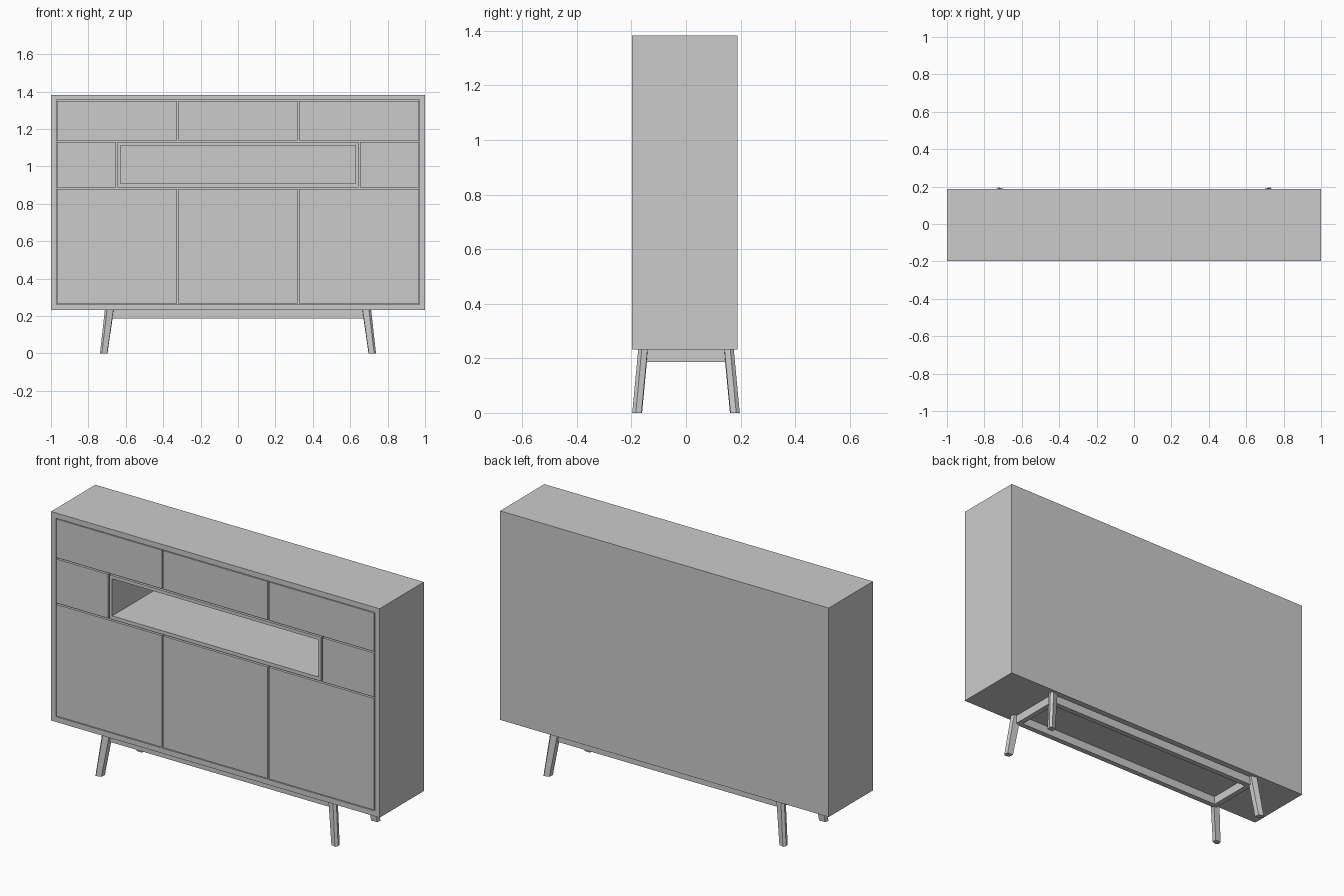
import bpy

if "Cube" in bpy.data.objects:
    bpy.data.objects.remove(bpy.data.objects["Cube"])

FRONT, BACK = -0.197, 0.188     # carcass depth
Z0, Z1 = 0.233, 1.383           # carcass height
T = 0.029                       # board thickness
GAP = 0.004                     # half of the groove between fronts


def make_mesh(name, verts, faces):
    mesh = bpy.data.meshes.new(name)
    mesh.from_pydata(verts, [], faces)
    obj = bpy.data.objects.new(name, mesh)
    bpy.context.collection.objects.link(obj)
    return obj


def prism(name, bottom, top):
    """Closed solid between two matching counter-clockwise loops."""
    n = len(bottom)
    faces = [tuple(reversed(range(n))), tuple(range(n, 2 * n))]
    faces += [(i, (i + 1) % n, n + (i + 1) % n, n + i) for i in range(n)]
    return make_mesh(name, bottom + top, faces)


def box(name, x, y, z):
    loop = [(x[0], y[0]), (x[1], y[0]), (x[1], y[1]), (x[0], y[1])]
    return prism(name, [(*p, z[0]) for p in loop], [(*p, z[1]) for p in loop])


def tube(name, outer, inner, y0, y1):
    """Rectangular frame extruded along y; rectangles are (half width, z low, z high)."""
    def loop(r, y):
        w, a, b = r
        return [(-w, y, a), (w, y, a), (w, y, b), (-w, y, b)]
    verts = loop(outer, y0) + loop(inner, y0) + loop(outer, y1) + loop(inner, y1)
    faces = []
    for i in range(4):
        j = (i + 1) % 4
        faces += [(i, j, 4 + j, 4 + i), (8 + j, 8 + i, 12 + i, 12 + j),
                  (j, i, 8 + i, 8 + j), (4 + i, 4 + j, 12 + j, 12 + i)]
    return make_mesh(name, verts, faces)


# Carcass: outer frame and back board
tube("cabinet_frame", (1.0, Z0, Z1), (1 - T, Z0 + T, Z1 - T), FRONT, BACK)
box("back_board", (-1 + T, 1 - T), (BACK - 0.02, BACK), (Z0 + T, Z1 - T))

# Drawer and door fronts, flush with the frame and separated by grooves
IN, LOW, HIGH = 1 - T, Z0 + T, Z1 - T
R1, R2 = 0.884, 1.134           # row divisions
COL, NICHE = 0.322, 0.648       # column divisions


def front(name, x0, x1, z0, z1):
    box(name, (x0 + GAP, x1 - GAP), (FRONT, FRONT + 0.02), (z0 + GAP, z1 - GAP))


columns = [("left", -IN, -COL), ("centre", -COL, COL), ("right", COL, IN)]
for side, x0, x1 in columns:
    front(side + "_door", x0, x1, LOW, R1)
    front(side + "_top_drawer", x0, x1, R2, HIGH)
front("left_small_drawer", -IN, -NICHE, R1, R2)
front("right_small_drawer", NICHE, IN, R1, R2)

# Open niche in the middle row
tube("niche_box", (NICHE - GAP, R1 + GAP, R2 - GAP), (0.628, 0.908, 1.112),
     FRONT, BACK - 0.02)

# Base rails
for s, side in ((-1, "front"), (1, "back")):
    box(side + "_rail", (-0.69, 0.69), sorted((s * 0.125, s * 0.155)), (0.187, Z0))
for s, side in ((-1, "left"), (1, "right")):
    box(side + "_rail", sorted((s * 0.66, s * 0.69)), (-0.125, 0.125), (0.187, Z0))

# Splayed five-sided legs with a blunted outer corner
PROFILE = [(0.698, 0.161), (0.733, 0.163), (0.738, 0.184), (0.728, 0.197), (0.7, 0.188)]
for sx, xn in ((-1, "left"), (1, "right")):
    for sy, yn in ((-1, "front"), (1, "back")):
        pts = PROFILE if sx * sy > 0 else PROFILE[::-1]
        prism(f"{yn}_{xn}_leg",
              [(sx * x, sy * y, 0) for x, y in pts],
              [(sx * (0.664 + (x - 0.698) * 1.2), sy * (y - 0.022), Z0) for x, y in pts])
